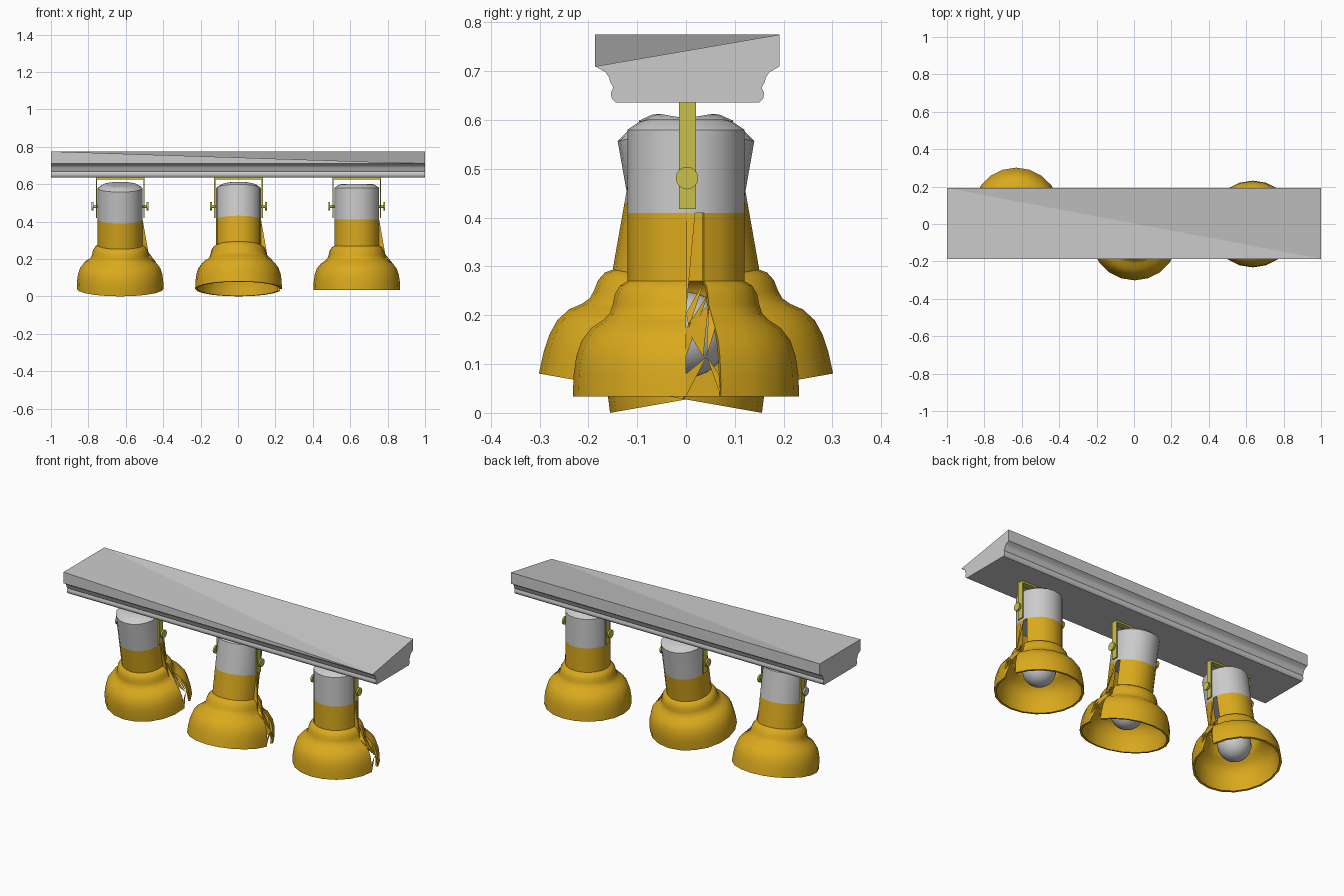
import bpy, bmesh, math
from mathutils import Matrix, Vector

if "Cube" in bpy.data.objects:
    bpy.data.objects.remove(bpy.data.objects["Cube"], do_unlink=True)


def material(name, rgb):
    m = bpy.data.materials.new(name)
    m.use_nodes = True
    m.diffuse_color = (*rgb, 1)
    m.node_tree.nodes["Principled BSDF"].inputs["Base Color"].default_value = (*rgb, 1)
    return m


GREY = material("light grey", (0.6, 0.6, 0.6))
GOLD = material("golden yellow", (0.7, 0.4, 0.012))
OLIVE = material("olive yellow", (0.6, 0.53, 0.065))

PIVOT = 0.454
SEGMENTS = 20


def finish(name, bm, mat, location=(0, 0, 0), tilt=0, smooth=0):
    mesh = bpy.data.meshes.new(name)
    bm.to_mesh(mesh)
    bm.free()
    mesh.materials.append(mat)
    ob = bpy.data.objects.new(name, mesh)
    bpy.context.collection.objects.link(ob)
    ob.location = location
    ob.rotation_euler.x = math.radians(tilt)
    if smooth:
        bpy.ops.object.select_all(action='DESELECT')
        ob.select_set(True)
        bpy.context.view_layer.objects.active = ob
        bpy.ops.object.shade_smooth_by_angle(angle=math.radians(smooth))
    return ob


def ring_point(r, z, step):
    a = step * math.tau / SEGMENTS
    return Vector((r * math.cos(a), r * math.sin(a), z - PIVOT))


def box(bm, size, centre):
    matrix = Matrix.Translation(centre) @ Matrix.Diagonal((*size, 1))
    bmesh.ops.create_cube(bm, size=1, matrix=matrix)


def rod(bm, radius, length, centre):
    matrix = Matrix.Translation(centre) @ Matrix.Rotation(math.pi / 2, 4, 'Y')
    bmesh.ops.create_cone(bm, cap_ends=True, segments=16, radius1=radius,
                          radius2=radius, depth=length, matrix=matrix)


# Moulded ceiling rail, with its front left top corner sunk to the moulding
def make_rail():
    half = [(0.189, 0.775), (0.189, 0.71), (0.168, 0.698), (0.161, 0.688),
            (0.158, 0.677), (0.152, 0.667), (0.157, 0.655), (0.155, 0.644), (0.147, 0.636)]
    outline = half + [(-y, z) for y, z in reversed(half)]
    bm = bmesh.new()
    ends = [[bm.verts.new((x, y + 0.003, z)) for y, z in outline] for x in (-1, 1)]
    right, left = ends
    bm.faces.new(right)
    bm.faces.new(left[:-1])
    for i in range(len(outline) - 2):
        bm.faces.new((right[i], right[i + 1], left[i + 1], left[i]))
    sunk = left[-2]
    bm.faces.new((right[-2], right[-1], sunk))
    # top folded along the diagonal
    bm.faces.new((right[-1], right[0], sunk))
    bm.faces.new((right[0], left[0], sunk))
    bm.verts.remove(left[-1])
    bmesh.ops.recalc_face_normals(bm, faces=bm.faces)
    rail = finish("ceiling_rail", bm, GREY, smooth=35)
    for poly in rail.data.polygons:
        poly.use_smooth = poly.center.z < 0.71


# Bell shade with a narrow torn slit on its +x side
def make_shade(label, location, tilt):
    outer = [(0.12, 0.41), (0.12, 0.27), (0.135, 0.261), (0.146, 0.243), (0.15, 0.222),
             (0.156, 0.204), (0.17, 0.19), (0.194, 0.174), (0.214, 0.148), (0.225, 0.115),
             (0.23, 0.08), (0.232, 0.034)]
    section = outer + [(r - 0.012, z) for r, z in reversed(outer)]
    bm = bmesh.new()
    rings = [[bm.verts.new(ring_point(r, z, s)) for r, z in section]
             for s in range(1, SEGMENTS + 1)]
    count = len(section)
    for a, b in zip(rings, rings[1:]):
        for i in range(count):
            j = (i + 1) % count
            bm.faces.new((a[i], a[j], b[j], b[i]))
    bm.faces.new(rings[0])
    bm.faces.new(rings[-1])
    bmesh.ops.recalc_face_normals(bm, faces=bm.faces)
    finish(label + "_shade", bm, GOLD, location, tilt, 35)

    # Torn flaps: a fin along the slit edge, then a zigzag across the slit
    bm = bmesh.new()
    flaps = [((0, 0), (1, 0), (5, 0)), ((0, 0), (0, 0.5), (5, 0)),
             ((1, 1), (5, 0), (7, 0.1)), ((3, 1), (7, 0), (9, 0)),
             ((4, 1), (9, 0.5), (7, 0)), ((4, 1), (7, 1), (9, 0.6)),
             ((9, 0.6), (11, 0), (10, 0)), ((9, 0.6), (11, 1), (10, 0.95))]
    for flap in flaps:
        bm.faces.new([bm.verts.new(ring_point(*outer[i], s)) for i, s in flap])
    finish(label + "_shade_flaps", bm, GOLD, location, tilt)


# Lamp holder: closed cylinder with a rounded-off top
def make_holder(label, location, tilt):
    profile = [(0.08, 0.601), (0.095, 0.597), (0.12, 0.58), (0.12, 0.41)]
    bm = bmesh.new()
    rings = [[bm.verts.new(ring_point(r, z, s)) for s in range(SEGMENTS)] for r, z in profile]
    for a, b in zip(rings, rings[1:]):
        for i in range(SEGMENTS):
            j = (i + 1) % SEGMENTS
            bm.faces.new((a[i], b[i], b[j], a[j]))
    bm.faces.new(rings[0])
    bm.faces.new(rings[-1])
    bmesh.ops.recalc_face_normals(bm, faces=bm.faces)
    finish(label + "_holder", bm, GREY, location, tilt, 30)


# Round bulb
def make_bulb(label, location, tilt):
    bm = bmesh.new()
    bmesh.ops.create_uvsphere(bm, u_segments=20, v_segments=12, radius=0.088,
                              matrix=Matrix.Translation((0, 0, 0.16 - PIVOT)))
    finish(label + "_bulb", bm, GREY, location, tilt, 40)


# Upright U bracket with a pivot screw on each side
def make_bracket(label, x):
    bm = bmesh.new()
    box(bm, (0.26, 0.035, 0.01), (x, 0.003, 0.631))
    for side in (-1, 1):
        box(bm, (0.007, 0.035, 0.218), (x + side * 0.127, 0.003, 0.527))
    finish(label + "_bracket", bm, OLIVE)
    for side, word in ((-1, "right"), (1, "left")):
        bm = bmesh.new()
        rod(bm, 0.008, 0.04, (x + side * 0.13, 0.002, 0.481))
        rod(bm, 0.023, 0.01, (x + side * 0.147, 0.002, 0.481))
        mat = GREY if (x < -0.1 and side < 0) else OLIVE
        finish(f"{label}_{word}_screw", bm, mat, smooth=35)


make_rail()
for label, x, tilt in (("right_lamp", -0.63, 10), ("middle_lamp", 0.003, -10),
                       ("left_lamp", 0.635, 0)):
    spot = (x, 0, PIVOT)
    make_shade(label, spot, tilt)
    make_holder(label, spot, tilt)
    make_bulb(label, spot, tilt)
    make_bracket(label, x)
